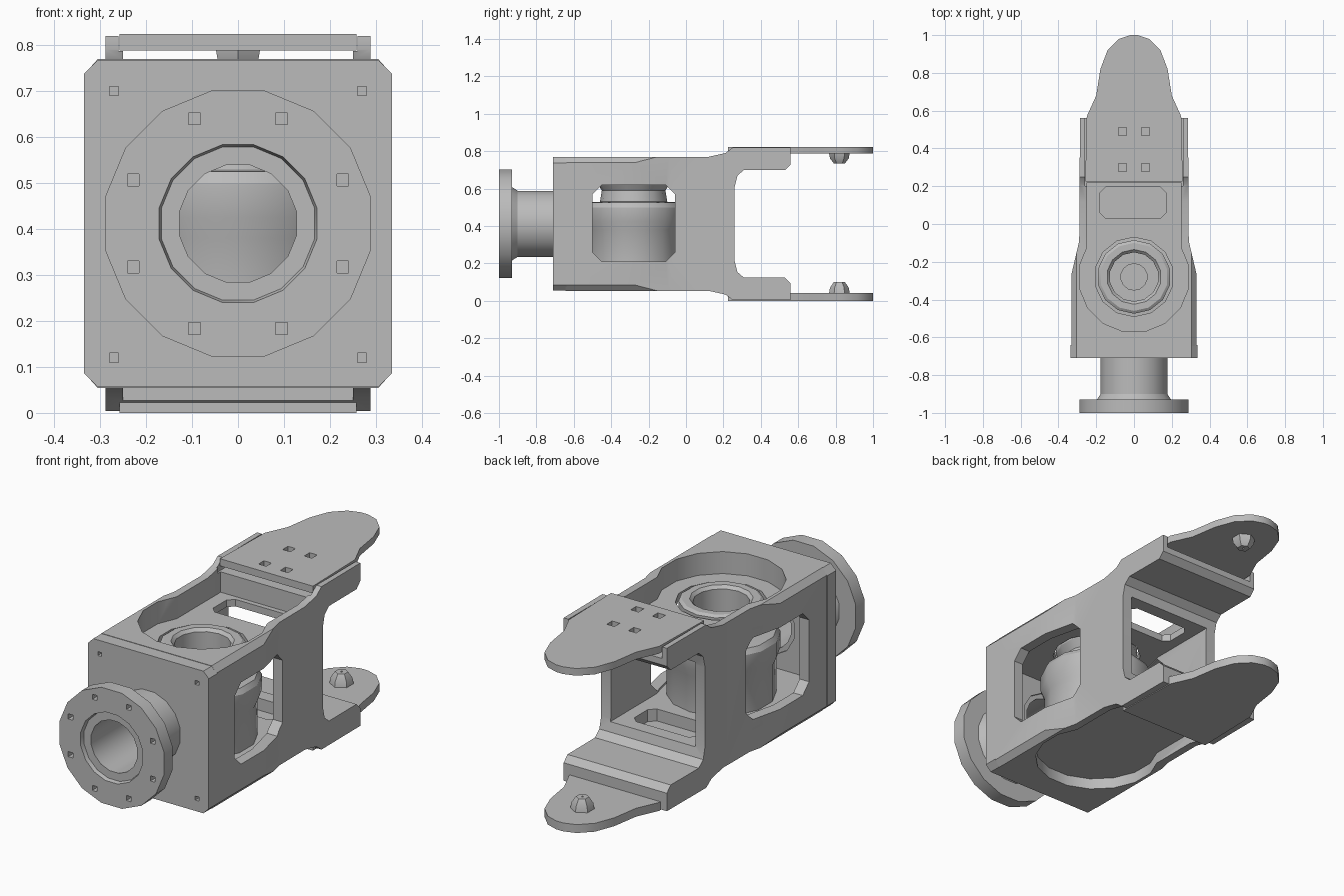
import bpy, bmesh, math
from mathutils import Vector

if "Cube" in bpy.data.objects:
    bpy.data.objects.remove(bpy.data.objects["Cube"], do_unlink=True)

MID = 0.412      # height of the mirror plane between the two arms
HUB = -0.28      # y of the vertical motor axis

grey = bpy.data.materials.new("matte grey")
grey.use_nodes = True
grey.diffuse_color = (0.5, 0.5, 0.5, 1)
grey.node_tree.nodes["Principled BSDF"].inputs["Base Color"].default_value = (0.5, 0.5, 0.5, 1)


def place(axis, u, v, h):
    return Vector({"x": (h, u, v), "y": (u, h, v), "z": (u, v, h)}[axis])


def finish(name, bm):
    bmesh.ops.recalc_face_normals(bm, faces=bm.faces[:])
    mesh = bpy.data.meshes.new(name)
    bm.to_mesh(mesh)
    bm.free()
    mesh.materials.append(grey)
    ob = bpy.data.objects.new(name, mesh)
    bpy.context.collection.objects.link(ob)
    return ob


def prism(name, pts, axis, lo, hi):
    """Extrude a flat outline along an axis."""
    bm = bmesh.new()
    face = bm.faces.new([bm.verts.new(place(axis, u, v, lo)) for u, v in pts])
    new = bmesh.ops.extrude_face_region(bm, geom=[face])["geom"]
    verts = [g for g in new if isinstance(g, bmesh.types.BMVert)]
    bmesh.ops.translate(bm, verts=verts, vec=place(axis, 0, 0, hi - lo))
    return finish(name, bm)


def lathe(name, profile, axis, cu, cv, sides):
    """Spin a closed (radius, height) profile around an axis."""
    bm = bmesh.new()
    rings = []
    for i in range(sides):
        a = math.tau * (i + 0.5) / sides
        rings.append([bm.verts.new(place(axis, cu + r * math.cos(a), cv + r * math.sin(a), h))
                      for r, h in profile])
    n = len(profile)
    for i in range(sides):
        a, b = rings[i], rings[(i + 1) % sides]
        for j in range(n):
            k = (j + 1) % n
            bm.faces.new((a[j], b[j], b[k], a[k]))
    return finish(name, bm)


def circle(cu, cv, r, n):
    return [(cu + r * math.cos(math.tau * (i + 0.5) / n),
             cv + r * math.sin(math.tau * (i + 0.5) / n)) for i in range(n)]


def chamfered(u0, u1, v0, v1, c):
    return [(u0 + c, v0), (u1 - c, v0), (u1, v0 + c), (u1, v1 - c),
            (u1 - c, v1), (u0 + c, v1), (u0, v1 - c), (u0, v0 + c)]


def mirror_u(half):
    return half + [(-u, v) for u, v in reversed(half)]


def mirror_v(half):
    return half + [(u, 2 * MID - v) for u, v in reversed(half)]


def combine(ob, tool, op="DIFFERENCE"):
    mod = ob.modifiers.new(op, "BOOLEAN")
    mod.operation, mod.object, mod.solver = op, tool, "EXACT"
    bpy.context.view_layer.objects.active = ob
    bpy.ops.object.modifier_apply(modifier=mod.name)
    bpy.data.objects.remove(tool, do_unlink=True)


# Housing and both arms: side profile trimmed by the plan and front outlines
side = mirror_v([(-0.645, 0.77), (0.12, 0.77), (0.21, 0.79), (0.25, 0.82), (0.56, 0.82),
                 (0.56, 0.73), (0.53, 0.70), (0.31, 0.70), (0.275, 0.67), (0.26, 0.61)])
housing = prism("housing", side, "x", -0.4, 0.4)
plan = mirror_u([(0.332, -0.7), (0.332, -0.27), (0.29, -0.09), (0.285, 0.7)])
combine(housing, prism("plan", plan, "z", -0.1, 1), "INTERSECT")
front = mirror_u(mirror_v([(0.305, 0.9), (0.305, 0.77), (0.332, 0.74)]))
combine(housing, prism("outline", front, "y", -0.8, 0.8), "INTERSECT")

# Hollow inside, open at the back, with side windows
room = mirror_u([(0.28, -0.66), (0.28, -0.29), (0.235, -0.1), (0.235, 0.28)])
combine(housing, prism("room", room, "z", 0.2, 0.625))
combine(housing, prism("window", chamfered(-0.5, -0.06, 0.21, 0.62, 0.05), "x", -0.5, 0.5))

# Keyhole recess in the top and the bottom: a round well running back to the arm
for lo, hi in ((0.66, 0.9), (-0.1, 0.11)):
    combine(housing, prism("well", circle(0, HUB, 0.295, 16), "z", lo, hi))
    combine(housing, prism("channel", mirror_u([(0.25, -0.2), (0.25, 0.22)]), "z", lo, hi))

# Upper arm tray with side lips, hub hole, top slot and blind floor pocket
combine(housing, prism("tray", mirror_u([(0.26, 0.2), (0.26, 0.7)]), "z", 0.762, 0.9))
combine(housing, prism("hub_hole", circle(0, HUB, 0.21, 14), "z", 0.6, 0.9))
combine(housing, prism("slot", chamfered(-0.18, 0.17, 0.03, 0.195, 0.03), "z", 0.6, 0.9))
combine(housing, prism("pocket", chamfered(-0.18, 0.17, 0.03, 0.195, 0.03), "z", 0.14, 0.3))

# Front plate with the tube bore and corner screw holes
plate = prism("front_plate", chamfered(-0.335, 0.335, 0.056, 0.768, 0.03), "y", -0.71, -0.64)
combine(plate, prism("bore", circle(0, MID, 0.155, 12), "y", -0.8, -0.5))
for x in (-0.27, 0.27):
    for z in (0.12, 0.70):
        combine(plate, prism("screw_hole", circle(x, z, 0.014, 4), "y", -0.75, -0.68))

# Hollow neck and mounting flange with a shallow counterbore
flange = lathe("mounting_flange",
               [(0.13, -0.65), (0.18, -0.65), (0.18, -0.90), (0.20, -0.93),
                (0.295, -0.93), (0.295, -1.0), (0.175, -1.0), (0.17, -0.98), (0.13, -0.98)],
               "y", 0, MID, 16)
for x, z in circle(0, MID, 0.247, 8):
    combine(flange, prism("screw_hole", circle(x, z, 0.018, 4), "y", -1.05, -0.96))

# Motor drum with an overhanging collar and a hollow horn
motor = lathe("motor_drum",
              [(0.07, 0.18), (0.25, 0.18), (0.25, 0.38), (0.27, 0.425), (0.27, 0.50),
               (0.255, 0.525), (0.18, 0.53), (0.17, 0.59), (0.195, 0.63), (0.195, 0.665),
               (0.18, 0.675), (0.145, 0.675), (0.13, 0.66), (0.13, 0.5), (0.07, 0.5)],
              "z", 0, HUB, 14)

# Rounded tongues with pivot bosses facing each other
tongue_half = [(0.258, 0.225), (0.25, 0.57), (0.20, 0.68), (0.178, 0.82),
               (0.14, 0.92), (0.08, 0.98), (0.02, 1.0)]
parts = [housing, plate, flange, motor]
for name, lo, hi, face, tip in (("upper", 0.788, 0.824, 0.788, 0.735),
                                ("lower", 0.0, 0.042, 0.042, 0.10)):
    tongue = prism(name + "_tongue", mirror_u(tongue_half), "z", lo, hi)
    boss = lathe(name + "_boss", [(0.005, face), (0.055, face), (0.05, (face + tip) / 2),
                                  (0.03, tip), (0.005, tip)], "z", 0, 0.82, 6)
    parts += [tongue, boss]
    # Small screw holes near the root of the upper tongue
    if name == "upper":
        for x in (-0.06, 0.06):
            for y in (0.3, 0.49):
                combine(tongue, prism("screw_hole", circle(x, y, 0.03, 4), "z", 0.7, 0.9))

# Smooth round walls, keep edges crisp
for ob in parts:
    bpy.ops.object.select_all(action="DESELECT")
    ob.select_set(True)
    bpy.context.view_layer.objects.active = ob
    bpy.ops.object.shade_smooth_by_angle(angle=math.radians(28))
